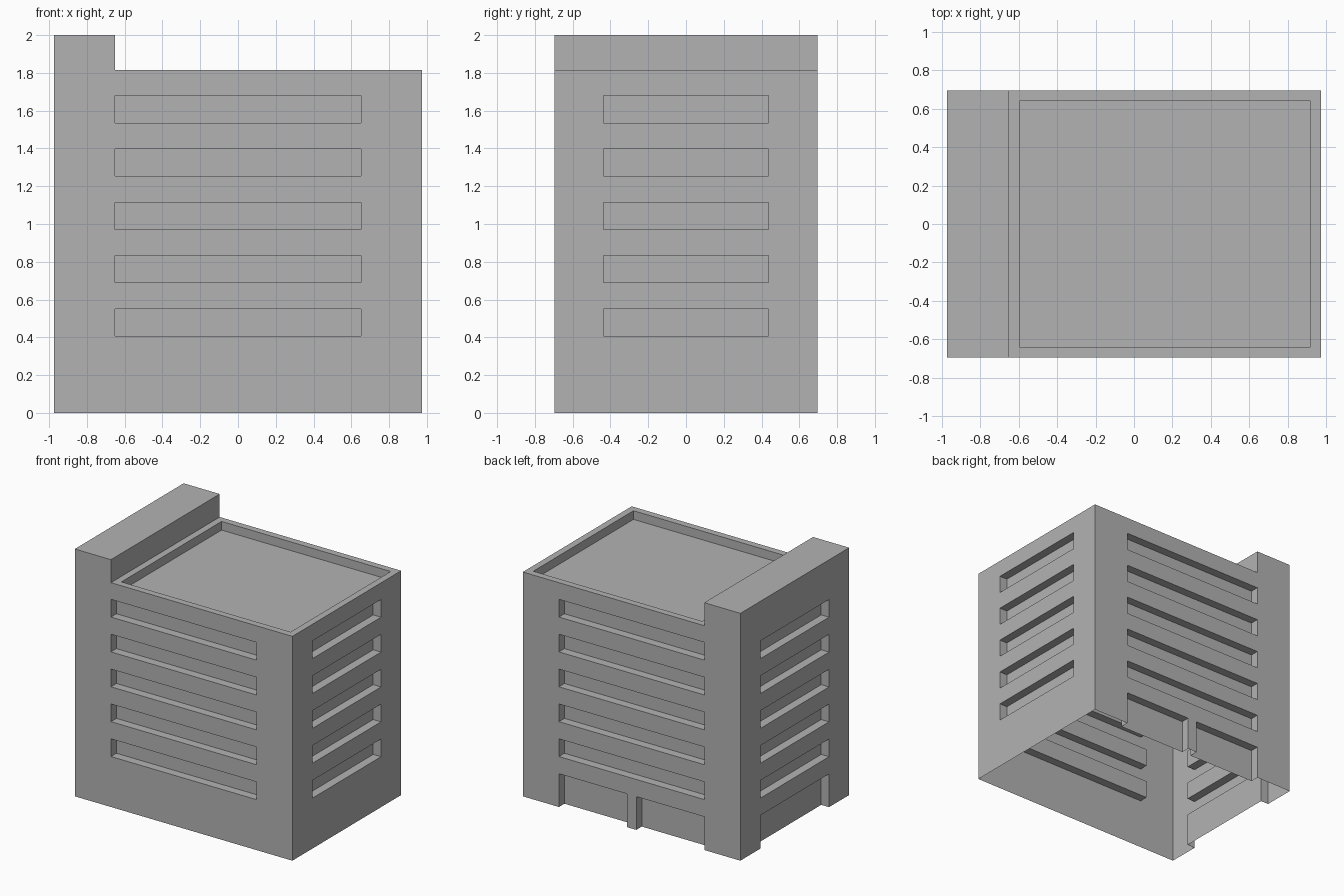
import bpy
import bmesh
from mathutils import Matrix, Vector

cube = bpy.data.objects.get("Cube")
if cube:
    bpy.data.objects.remove(cube, do_unlink=True)

# Main dimensions
HALF_X, HALF_Y = 0.973, 0.695
ROOF_Z, TOP_Z = 1.814, 2.0
TOWER_X = -0.65          # inner face of the raised end block
DEPTH = 0.07             # depth of windows, doors and roof well
RIM = 0.055              # parapet thickness
FLOOR_STEP = 0.282
FLOORS = 5
WINDOW_BOTTOM, WINDOW_HEIGHT = 0.408, 0.143
WINDOW_X, WINDOW_Y = 0.65, 0.438
PILLAR = 0.042           # half width of the post between the back doors
DOOR_TOP = WINDOW_BOTTOM + WINDOW_HEIGHT - FLOOR_STEP

concrete = bpy.data.materials.new("concrete_grey")
concrete.use_nodes = True
GREY = (0.45, 0.45, 0.45, 1)
concrete.diffuse_color = GREY
concrete.node_tree.nodes["Principled BSDF"].inputs["Base Color"].default_value = GREY


def make_object(name, bm):
    bmesh.ops.recalc_face_normals(bm, faces=bm.faces[:])
    mesh = bpy.data.meshes.new(name)
    bm.to_mesh(mesh)
    bm.free()
    obj = bpy.data.objects.new(name, mesh)
    bpy.context.collection.objects.link(obj)
    return obj


def add_box(bm, low, high):
    low, high = Vector(low), Vector(high)
    matrix = Matrix.Translation((low + high) / 2) @ Matrix.Diagonal((*(high - low), 1))
    bmesh.ops.create_cube(bm, size=1, matrix=matrix)


def cut_front_back(bm, side, x0, x1, z0, z1):
    ys = sorted((side * (HALF_Y - DEPTH), side * (HALF_Y + DEPTH)))
    add_box(bm, (x0, ys[0], z0), (x1, ys[1], z1))


def cut_end(bm, side, z0, z1):
    xs = sorted((side * (HALF_X - DEPTH), side * (HALF_X + DEPTH)))
    add_box(bm, (xs[0], -WINDOW_Y, z0), (xs[1], WINDOW_Y, z1))


# Building mass: stepped front outline swept to the back
bm = bmesh.new()
outline = [(-HALF_X, 0), (HALF_X, 0), (HALF_X, ROOF_Z),
           (TOWER_X, ROOF_Z), (TOWER_X, TOP_Z), (-HALF_X, TOP_Z)]
front = bm.faces.new([bm.verts.new((x, -HALF_Y, z)) for x, z in outline])
swept = bmesh.ops.extrude_face_region(bm, geom=[front], use_keep_orig=True)
bmesh.ops.translate(bm, vec=(0, 2 * HALF_Y, 0),
                    verts=[v for v in swept["geom"] if isinstance(v, bmesh.types.BMVert)])
building = make_object("building_shell", bm)
building.data.materials.append(concrete)

# Ribbon windows on all four sides
bm = bmesh.new()
for floor in range(FLOORS):
    z0 = WINDOW_BOTTOM + floor * FLOOR_STEP
    z1 = z0 + WINDOW_HEIGHT
    for side in (-1, 1):
        cut_front_back(bm, side, -WINDOW_X, WINDOW_X, z0, z1)
        cut_end(bm, side, z0, z1)

# Ground-level doors: a pair at the back, one below the raised block
cut_front_back(bm, 1, -WINDOW_X, -PILLAR, -DEPTH, DOOR_TOP)
cut_front_back(bm, 1, PILLAR, WINDOW_X, -DEPTH, DOOR_TOP)
cut_end(bm, -1, -DEPTH, DOOR_TOP)

# Sunken flat roof inside the parapet
add_box(bm, (TOWER_X + RIM, -HALF_Y + RIM, ROOF_Z - DEPTH),
        (HALF_X - RIM, HALF_Y - RIM, ROOF_Z + DEPTH))
cutter = make_object("recess_cutter", bm)
cutter.hide_render = True

# Cut the recesses and keep the result
cut = building.modifiers.new("recesses", "BOOLEAN")
cut.operation = "DIFFERENCE"
cut.solver = "EXACT"
cut.object = cutter
bpy.context.view_layer.update()
graph = bpy.context.evaluated_depsgraph_get()
carved = bpy.data.meshes.new_from_object(building.evaluated_get(graph))
building.modifiers.clear()
building.data = carved
bpy.data.objects.remove(cutter, do_unlink=True)

# The shell is open underneath
bm = bmesh.new()
bm.from_mesh(carved)
under = [f for f in bm.faces if all(abs(v.co.z) < 0.001 for v in f.verts)]
bmesh.ops.delete(bm, geom=under, context="FACES")
for face in bm.faces:
    face.material_index = 0
    face.smooth = False
bm.to_mesh(carved)
bm.free()
carved.materials.clear()
carved.materials.append(concrete)
